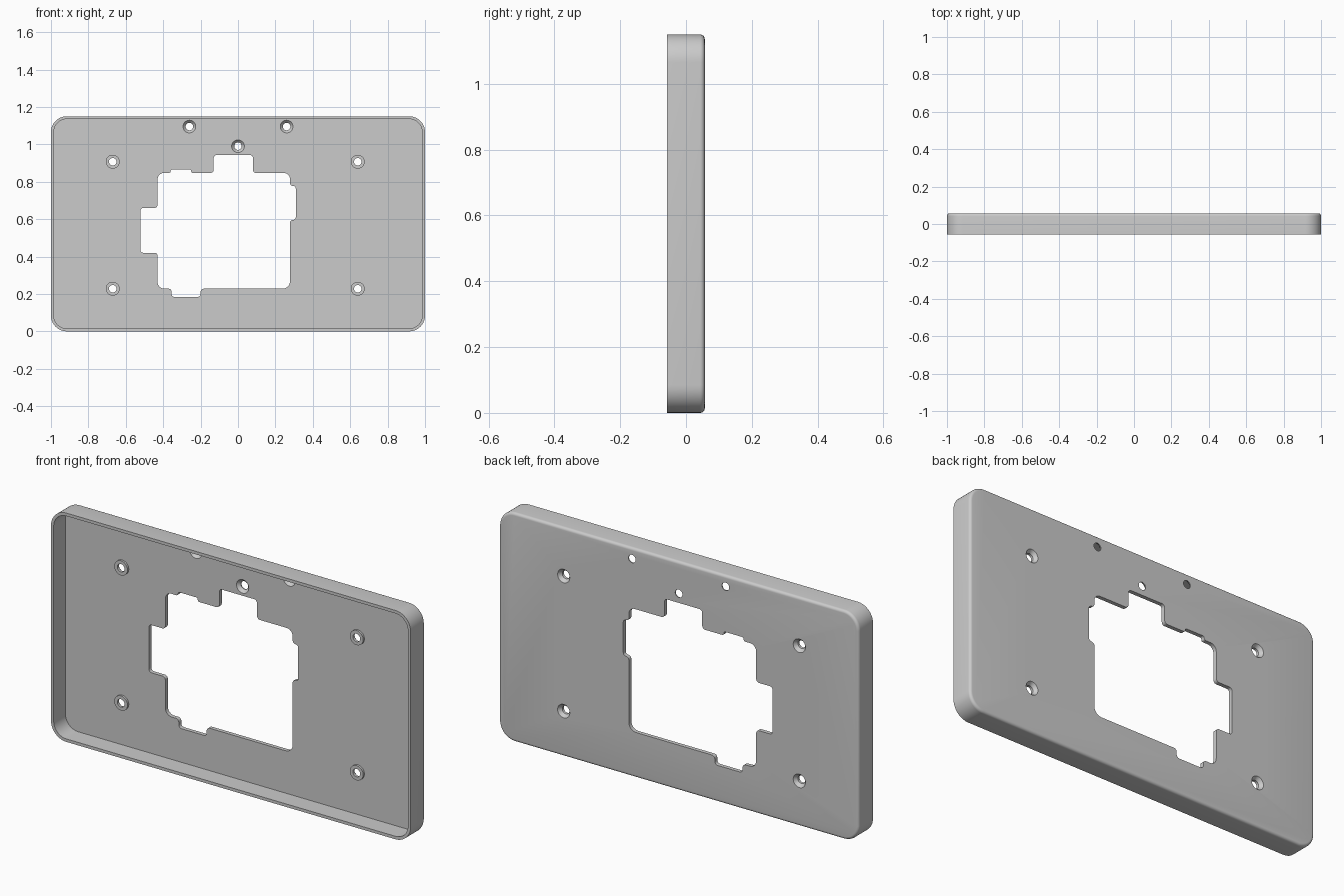
import bpy, bmesh, math
from mathutils import Vector

cube = bpy.data.objects.get("Cube")
if cube:
    bpy.data.objects.remove(cube, do_unlink=True)

W, H, D = 2.0, 1.15, 0.114
FRONT, BACK = -D / 2, D / 2
WALL, PLATE, CORNER, FILLET = 0.015, 0.02, 0.085, 0.014
FLOOR = BACK - PLATE

grey = bpy.data.materials.new("plain grey")
grey.use_nodes = True
colour = (0.6, 0.6, 0.6, 1)
grey.diffuse_color = colour
grey.node_tree.nodes["Principled BSDF"].inputs["Base Color"].default_value = colour


def rounded(points, radii, steps=6):
    """Round every corner of a closed outline."""
    out = []
    for i, p in enumerate(points):
        p = Vector(p)
        a, b = Vector(points[i - 1]) - p, Vector(points[(i + 1) % len(points)]) - p
        r = min(radii[i], 0.48 * a.length, 0.48 * b.length)
        a, b = a.normalized() * r, b.normalized() * r
        for k in range(steps + 1):
            t = k / steps * math.pi / 2
            out.append(p + a * (1 - math.sin(t)) + b * (1 - math.cos(t)))
    return out


def panel(inset):
    x, lo, hi = W / 2 - inset, inset, H - inset
    return rounded([(-x, lo), (x, lo), (x, hi), (-x, hi)], [CORNER - inset] * 4, 10)


def circle(x, z, r, n=32):
    return [(x + r * math.cos(math.tau * k / n), z + r * math.sin(math.tau * k / n))
            for k in range(n)]


def loft(name, sections):
    """Closed solid through outlines placed at successive depths."""
    bm = bmesh.new()
    rings = [[bm.verts.new((x, y, z)) for x, z in pts] for y, pts in sections]
    for lo, hi in zip(rings, rings[1:]):
        for i in range(len(lo)):
            bm.faces.new((lo[i - 1], lo[i], hi[i], hi[i - 1]))
    bm.faces.new(rings[0])
    bm.faces.new(rings[-1])
    bmesh.ops.recalc_face_normals(bm, faces=bm.faces)
    mesh = bpy.data.meshes.new(name)
    bm.to_mesh(mesh)
    bm.free()
    mesh.materials.append(grey)
    ob = bpy.data.objects.new(name, mesh)
    bpy.context.collection.objects.link(ob)
    return ob


def combine(target, tool, operation):
    tool.hide_render = True
    mod = target.modifiers.new(operation, "BOOLEAN")
    mod.operation, mod.object, mod.solver = operation, tool, "EXACT"
    bpy.context.view_layer.objects.active = target
    bpy.ops.object.modifier_apply(modifier=mod.name)
    bpy.data.objects.remove(tool, do_unlink=True)


# Outer body with a rounded back edge
sections = [(FRONT, panel(0))]
for k in range(6):
    t = k / 5 * math.pi / 2
    sections.append((BACK - FILLET * (1 - math.sin(t)), panel(FILLET * (1 - math.cos(t)))))
cover = loft("back_cover", sections)

# Open tray on the front
combine(cover, loft("cavity", [(FRONT - 0.05, panel(WALL)), (FLOOR, panel(WALL))]), "DIFFERENCE")

# Stepped central opening: x, z, corner radius
S, L = 0.016, 0.04
outline = [
    (-0.43, 0.228, L), (-0.355, 0.228, S), (-0.355, 0.184, S), (-0.2, 0.184, S),
    (-0.2, 0.228, S), (0.278, 0.228, L), (0.278, 0.596, S), (0.309, 0.596, S),
    (0.309, 0.778, S), (0.278, 0.778, S), (0.278, 0.847, L), (0.08, 0.847, S),
    (0.08, 0.943, S), (-0.13, 0.943, S), (-0.13, 0.847, S), (-0.25, 0.847, S),
    (-0.25, 0.866, S), (-0.36, 0.866, S), (-0.36, 0.847, S), (-0.43, 0.847, L),
    (-0.43, 0.66, S), (-0.522, 0.66, S), (-0.522, 0.42, S), (-0.43, 0.42, S),
]
opening = rounded([p[:2] for p in outline], [p[2] for p in outline])
combine(cover, loft("opening", [(0, opening), (BACK + 0.05, opening)]), "DIFFERENCE")

# Four corner screw holes: low boss inside, countersunk from the back
BOSS = 0.01
for x in (-0.67, 0.64):
    for z in (0.228, 0.907):
        combine(cover, loft("boss", [(FLOOR - BOSS, circle(x, z, 0.037)),
                                     (FLOOR + 0.005, circle(x, z, 0.037))]), "UNION")
        combine(cover, loft("screw_hole", [
            (0, circle(x, z, 0.02)), (BACK - 0.017, circle(x, z, 0.02)),
            (BACK, circle(x, z, 0.034)), (BACK + 0.02, circle(x, z, 0.034))]), "DIFFERENCE")

# Three upper holes, countersunk from the inside
for x, z in ((-0.26, 1.095), (0.26, 1.095), (0, 0.99)):
    combine(cover, loft("upper_hole", [
        (FLOOR - 0.02, circle(x, z, 0.034)), (FLOOR, circle(x, z, 0.034)),
        (FLOOR + 0.015, circle(x, z, 0.02)), (BACK + 0.02, circle(x, z, 0.02))]), "DIFFERENCE")

bpy.ops.object.select_all(action="DESELECT")
cover.select_set(True)
bpy.context.view_layer.objects.active = cover
bpy.ops.object.shade_smooth_by_angle(angle=math.radians(30))
